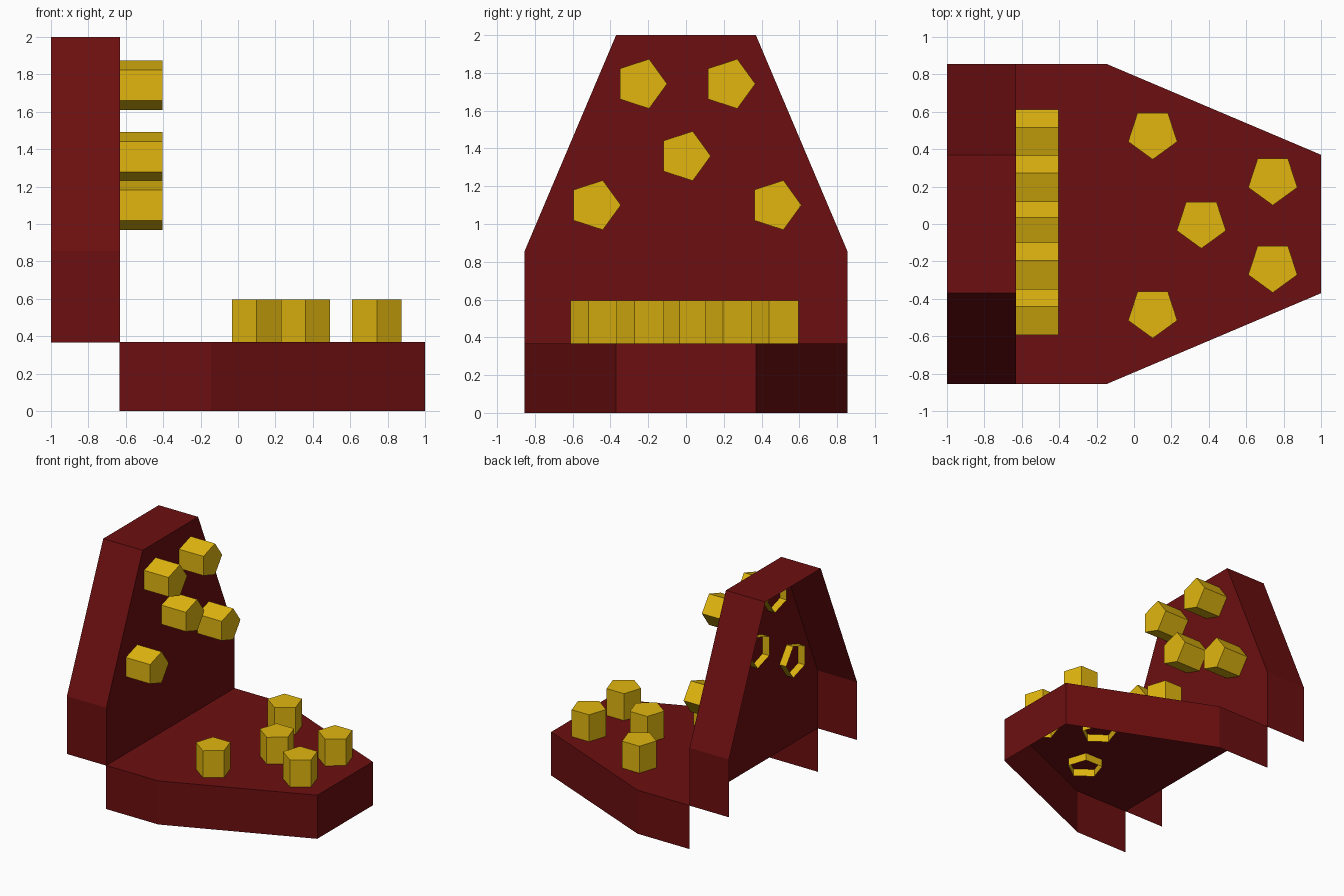
import bpy, bmesh, math
from mathutils import Matrix

if "Cube" in bpy.data.objects:
    bpy.data.objects.remove(bpy.data.objects["Cube"])


def material(name, colour):
    m = bpy.data.materials.new(name)
    m.diffuse_color = (*colour, 1)
    m.use_nodes = True
    m.node_tree.nodes["Principled BSDF"].inputs["Base Color"].default_value = m.diffuse_color
    return m


RED = material("dark red", (0.15, 0.0045, 0.005))
GOLD = material("gold yellow", (0.75, 0.47, 0.0048))

TOP = 0.368          # height of the plate
STUD_TOP = 0.595     # height of the studs
STUD_LOW = 0.305     # studs poke slightly through the plate
OUTLINE = [(-0.633, -0.855), (-0.145, -0.855), (1, -0.37),
           (1, 0.37), (-0.145, 0.855), (-0.633, 0.855)]
STUDS = [(0.1, 0.483), (0.742, 0.238), (0.36, 0.007), (0.742, -0.229), (0.1, -0.473)]

# Half turn that stands the second plate upright: (x, y, z) -> (z-1, -y, x+1)
UPRIGHT = Matrix(((0, 0, 1, -1), (0, -1, 0, 0), (1, 0, 0, 1), (0, 0, 0, 1)))


def open_shell(name, outline, low, high, mat, matrix, closed=True):
    """Cap plus side walls, open underneath; last wall left out if not closed."""
    bm = bmesh.new()
    bottom = [bm.verts.new((x, y, low)) for x, y in outline]
    top = [bm.verts.new((x, y, high)) for x, y in outline]
    bm.faces.new(top)
    n = len(outline)
    for i in range(n if closed else n - 1):
        j = (i + 1) % n
        bm.faces.new((bottom[i], bottom[j], top[j], top[i]))
    if not closed:
        bmesh.ops.delete(bm, geom=[v for v in bm.verts if not v.link_faces], context='VERTS')
    bm.transform(matrix)
    mesh = bpy.data.meshes.new(name)
    bm.to_mesh(mesh)
    bm.free()
    mesh.materials.append(mat)
    bpy.context.collection.objects.link(bpy.data.objects.new(name, mesh))


def pentagon(cx, cy, r=0.138):
    angles = [math.radians(-90 + 72 * i) for i in range(5)]
    return [(cx + r * math.cos(a), cy + r * math.sin(a)) for a in angles]


# Flat plate and upright plate, each with five hollow pentagonal studs
for side, matrix in (("lower", Matrix.Identity(4)), ("upright", UPRIGHT)):
    open_shell(side + "_plate", OUTLINE, 0, TOP, RED, matrix, closed=False)
    for k, (x, y) in enumerate(STUDS):
        open_shell(f"{side}_stud_{k + 1}", pentagon(x, y), STUD_LOW, STUD_TOP, GOLD, matrix)
